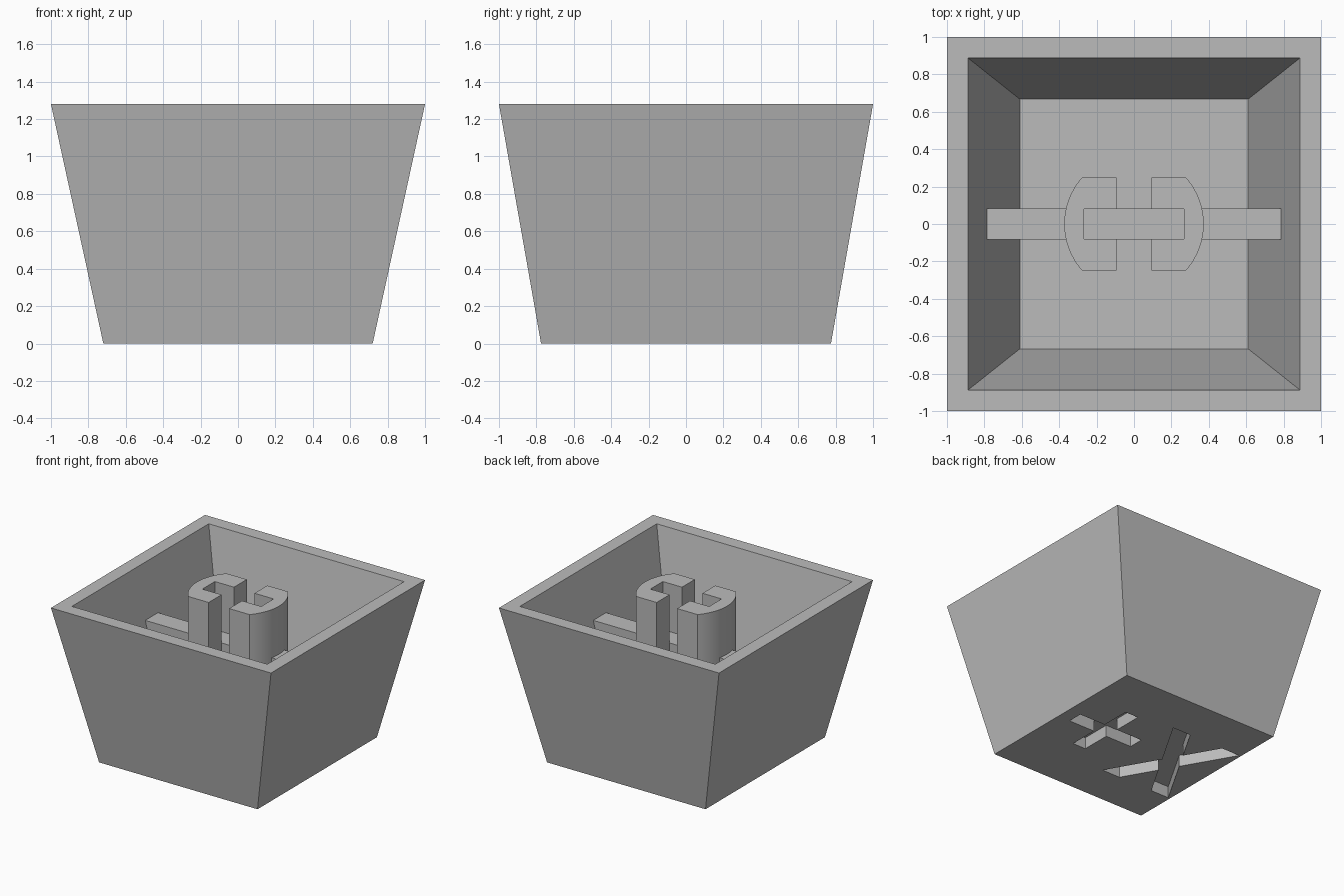
import bpy, bmesh, math

old = bpy.data.objects.get("Cube")
if old:
    bpy.data.objects.remove(old, do_unlink=True)

HEIGHT, FLOOR, RECESS = 1.28, 0.21, 0.095

grey = bpy.data.materials.new("plain grey")
grey.use_nodes = True
grey.diffuse_color = (0.5, 0.5, 0.5, 1)
grey.node_tree.nodes["Principled BSDF"].inputs["Base Color"].default_value = (0.5, 0.5, 0.5, 1)


def finish(name, bm):
    bmesh.ops.recalc_face_normals(bm, faces=bm.faces)
    mesh = bpy.data.meshes.new(name)
    bm.to_mesh(mesh)
    bm.free()
    mesh.materials.append(grey)
    obj = bpy.data.objects.new(name, mesh)
    bpy.context.collection.objects.link(obj)
    return obj


def prism(name, outline, z0, z1):
    bm = bmesh.new()
    face = bm.faces.new([bm.verts.new((x, y, z0)) for x, y in outline])
    top = bmesh.ops.extrude_face_region(bm, geom=[face])["geom"]
    verts = [v for v in top if isinstance(v, bmesh.types.BMVert)]
    bmesh.ops.translate(bm, verts=verts, vec=(0, 0, z1 - z0))
    return finish(name, bm)


def rect(cx, cy, hx, hy):
    return [(cx - hx, cy - hy), (cx + hx, cy - hy), (cx + hx, cy + hy), (cx - hx, cy + hy)]


# Tapered shell: outer base, outer rim, inner rim, inner floor
bm = bmesh.new()
rings = [[bm.verts.new((x, y, z)) for x, y in rect(0, 0, hx, hy)]
         for hx, hy, z in ((0.72, 0.775, 0), (1, 1, HEIGHT), (0.888, 0.888, HEIGHT), (0.61, 0.667, FLOOR))]
for a, b in zip(rings, rings[1:]):
    for i in range(4):
        j = (i + 1) % 4
        bm.faces.new((a[i], a[j], b[j], b[i]))
bm.faces.new(rings[0])
bm.faces.new(rings[-1])
shell = finish("tapered_shell", bm)

# Recessed crosses in the underside: one upright, one diagonal
cx, cy, hx, hy, w = -0.38, -0.022, 0.24, 0.415, 0.083


def slant(s):
    lo, hi = cx - s * hx, cx + s * hx
    return [(lo - w, cy - hy), (lo + w, cy - hy), (hi + w, cy + hy), (hi - w, cy + hy)]


outlines = [rect(0.31, 0.035, 0.3, 0.063), rect(0.31, 0.035, 0.06, 0.308), slant(1), slant(-1)]
for outline in outlines:
    cutter = prism("recess_cutter", outline, -0.1, RECESS)
    cutter.hide_render = True
    mod = shell.modifiers.new("recess", "BOOLEAN")
    mod.operation, mod.solver, mod.object = "DIFFERENCE", "EXACT", cutter
    bpy.context.view_layer.objects.active = shell
    bpy.ops.object.modifier_apply(modifier=mod.name)
    bpy.data.objects.remove(cutter, do_unlink=True)

# Cross rib whose ends follow the sloping inner walls
RIB_TOP = 0.885
bm = bmesh.new()
side = [(-0.61, FLOOR), (0.61, FLOOR), (0.785, RIB_TOP), (-0.785, RIB_TOP)]
front = [bm.verts.new((x, -0.083, z)) for x, z in side]
back = [bm.verts.new((x, 0.083, z)) for x, z in side]
bm.faces.new(front)
bm.faces.new(back)
for i in range(4):
    j = (i + 1) % 4
    bm.faces.new((front[i], front[j], back[j], back[i]))
finish("cross_rib", bm)

# Split round stem: two mirrored C-shaped posts with an inner slot
R, HALF, SLOT_X, SLOT_Y, GAP = 0.373, 0.248, 0.267, 0.081, 0.093
reach = math.asin(HALF / R)
arc = [(R * math.cos(t), R * math.sin(t))
       for t in (reach * (k / 8 - 1) for k in range(17))]
profile = [(GAP, -HALF)] + arc + [(GAP, HALF), (GAP, SLOT_Y), (SLOT_X, SLOT_Y),
                                  (SLOT_X, -SLOT_Y), (GAP, -SLOT_Y)]
for sign, label in ((1, "left"), (-1, "right")):
    post = prism(label + "_stem_post", [(sign * x, y) for x, y in profile], FLOOR, HEIGHT)
    bpy.ops.object.select_all(action="DESELECT")
    post.select_set(True)
    bpy.context.view_layer.objects.active = post
    bpy.ops.object.shade_smooth_by_angle(angle=math.radians(25))
